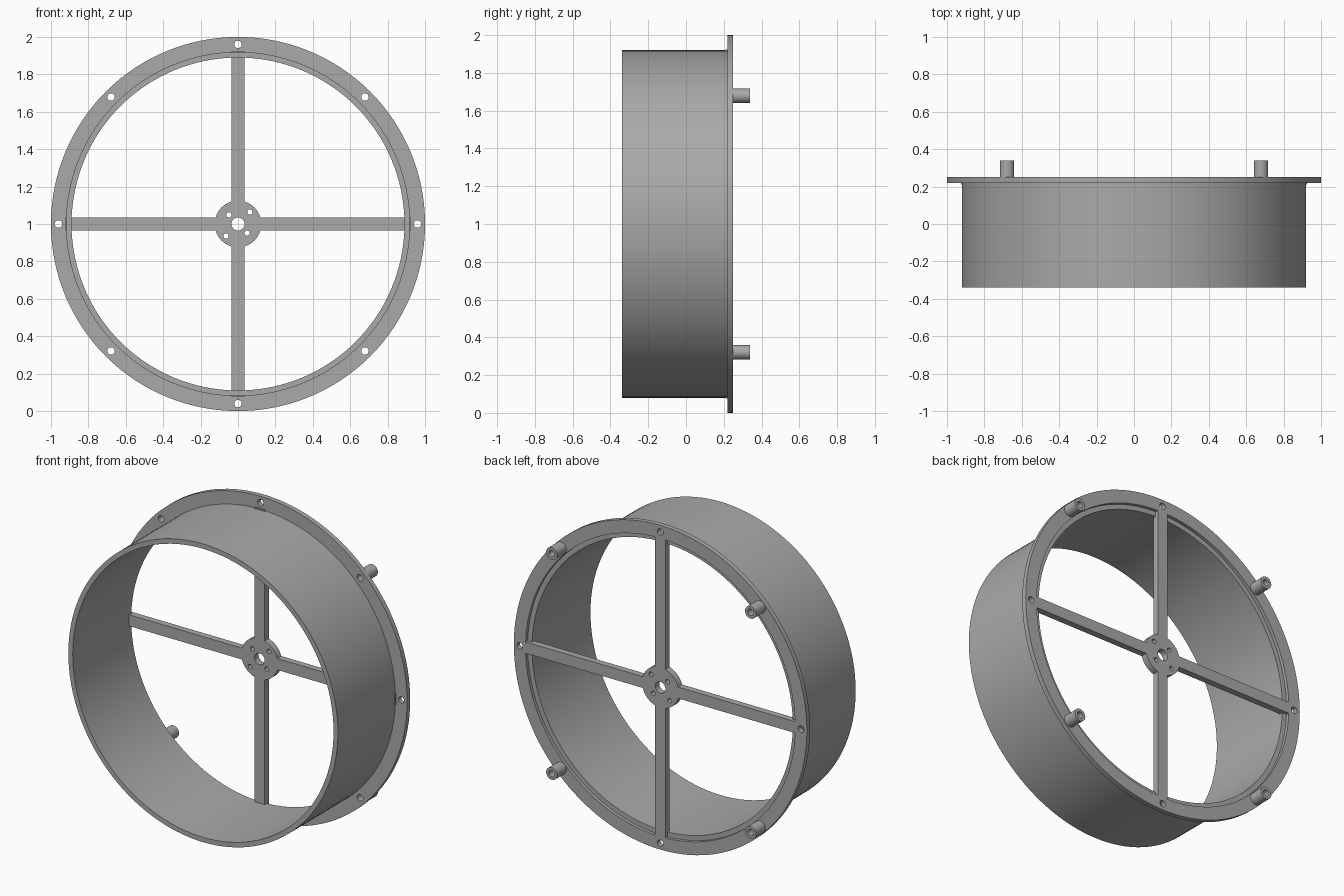
import bpy
import bmesh
from math import cos, sin, pi, radians
from mathutils import Matrix

if "Cube" in bpy.data.objects:
    bpy.data.objects.remove(bpy.data.objects["Cube"])

grey = bpy.data.materials.new("matte_grey")
grey.use_nodes = True
COLOUR = (0.4, 0.4, 0.4, 1)
grey.diffuse_color = COLOUR
grey.node_tree.nodes["Principled BSDF"].inputs["Base Color"].default_value = COLOUR

CENTRE_Z = 1.0
BACK = 0.25          # rear face of flange, spokes and hub
BOLT_R = 0.96        # bolt circle radius


def plate(name, circles, y0, y1):
    """Extrude nested circles (x, z, radius, sides) from y0 to y1; inner ones become holes."""
    curve = bpy.data.curves.new(name, 'CURVE')
    curve.dimensions = '2D'
    curve.fill_mode = 'BOTH'
    curve.extrude = (y1 - y0) / 2
    for x, z, r, n in circles:
        spline = curve.splines.new('POLY')
        spline.points.add(n - 1)
        spline.use_cyclic_u = True
        for i, p in enumerate(spline.points):
            a = 2 * pi * i / n
            p.co = (x + r * cos(a), z + r * sin(a), 0, 1)
    obj = bpy.data.objects.new(name, curve)
    bpy.context.collection.objects.link(obj)
    bpy.ops.object.select_all(action='DESELECT')
    obj.select_set(True)
    bpy.context.view_layer.objects.active = obj
    bpy.ops.object.convert(target='MESH')
    obj = bpy.context.view_layer.objects.active
    obj.name = name
    # Stand the plate upright and weld its caps to its walls
    bm = bmesh.new()
    bm.from_mesh(obj.data)
    bm.transform(Matrix.Translation((0, (y0 + y1) / 2, CENTRE_Z)) @ Matrix.Rotation(pi / 2, 4, 'X'))
    bmesh.ops.remove_doubles(bm, verts=bm.verts, dist=1e-5)
    bmesh.ops.recalc_face_normals(bm, faces=bm.faces)
    bm.to_mesh(obj.data)
    bm.free()
    obj.data.materials.clear()
    obj.data.materials.append(grey)
    bpy.ops.object.shade_smooth_by_angle(angle=radians(30))
    return obj


def spoke(name, angle):
    """Bar running from the hub out to the flange."""
    inner, outer, width, depth = 0.12, 0.925, 0.07, 0.04
    bm = bmesh.new()
    bmesh.ops.create_cube(bm, size=1)
    bm.transform(Matrix.Translation((0, BACK - depth / 2, CENTRE_Z))
                 @ Matrix.Rotation(angle, 4, 'Y')
                 @ Matrix.Translation(((inner + outer) / 2, 0, 0))
                 @ Matrix.Diagonal((outer - inner, depth, width, 1)))
    mesh = bpy.data.meshes.new(name)
    bm.to_mesh(mesh)
    bm.free()
    mesh.materials.append(grey)
    bpy.context.collection.objects.link(bpy.data.objects.new(name, mesh))


# Duct wall, ending just short of the flange's rear face to leave a ledge
plate("duct_wall", [(0, 0, 0.92, 128), (0, 0, 0.89, 128)], -0.34, 0.23)

# Flange with eight bolt holes
holes = [(BOLT_R * cos(k * pi / 4), BOLT_R * sin(k * pi / 4), 0.02, 24) for k in range(8)]
plate("flange", [(0, 0, 1.0, 128), (0, 0, 0.92, 128)] + holes, 0.22, BACK)

# Hollow standoffs behind the diagonal holes
for side, k in (("upper_left", 1), ("upper_right", 3), ("lower_right", 5), ("lower_left", 7)):
    x, z, r, n = holes[k]
    plate("standoff_" + side, [(x, z, 0.038, 32), holes[k]], BACK, 0.34)

# Hub with a shaft hole and four mounting holes on two spacings
screws = [(sx * d, sz * d, 0.014, 20) for sx, sz, d in
          ((1, 1, 0.064), (-1, -1, 0.064), (-1, 1, 0.049), (1, -1, 0.049))]
plate("hub", [(0, 0, 0.125, 64), (0, 0, 0.035, 32)] + screws, BACK - 0.04, BACK)

# Four spokes
for i, side in enumerate(("left", "lower", "right", "upper")):
    spoke("spoke_" + side, i * pi / 2)
